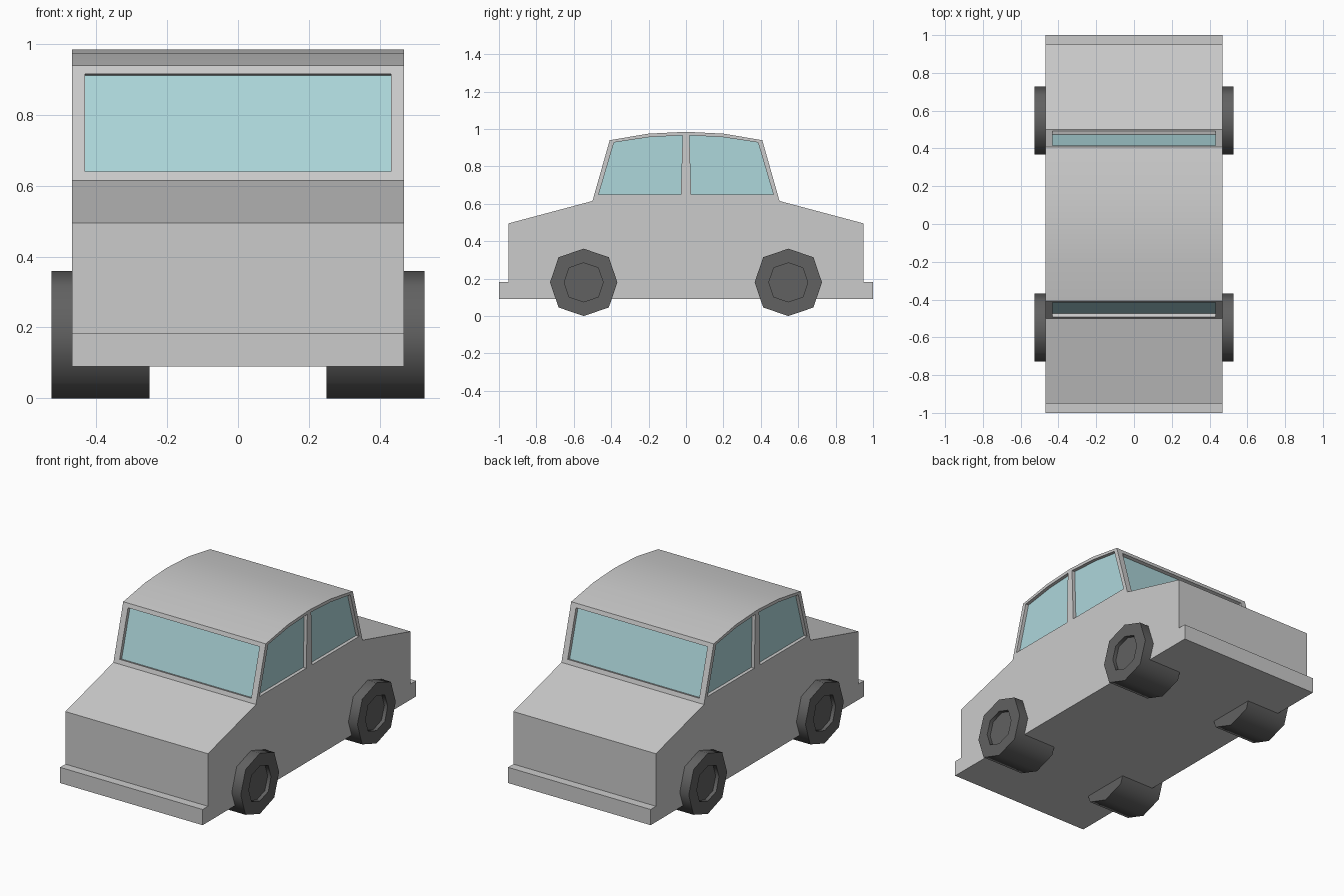
import bpy, bmesh, math

if "Cube" in bpy.data.objects:
    bpy.data.objects.remove(bpy.data.objects["Cube"])


def prism(name, yz, x0, x1, mat=None):
    """Extrude a closed (y, z) outline from x0 to x1."""
    bm = bmesh.new()
    face = bm.faces.new([bm.verts.new((x0, y, z)) for y, z in yz])
    new = bmesh.ops.extrude_face_region(bm, geom=[face])["geom"]
    bmesh.ops.translate(bm, vec=(x1 - x0, 0, 0),
                        verts=[v for v in new if isinstance(v, bmesh.types.BMVert)])
    bmesh.ops.recalc_face_normals(bm, faces=bm.faces[:])
    me = bpy.data.meshes.new(name)
    bm.to_mesh(me)
    bm.free()
    ob = bpy.data.objects.new(name, me)
    bpy.context.collection.objects.link(ob)
    if mat:
        me.materials.append(mat)
    return ob


def colour(name, rgb):
    mat = bpy.data.materials.new(name)
    mat.diffuse_color = (*rgb, 1)
    mat.use_nodes = True
    mat.node_tree.nodes["Principled BSDF"].inputs["Base Color"].default_value = mat.diffuse_color
    return mat


def activate(ob):
    bpy.ops.object.select_all(action='DESELECT')
    ob.select_set(True)
    bpy.context.view_layer.objects.active = ob


def cut(target, cutter):
    activate(target)
    mod = target.modifiers.new("cut", 'BOOLEAN')
    mod.operation = 'DIFFERENCE'
    mod.solver = 'EXACT'
    mod.object = cutter
    bpy.ops.object.modifier_apply(modifier=mod.name)
    bpy.data.objects.remove(cutter)


def smooth(ob, degrees):
    activate(ob)
    bpy.ops.object.shade_smooth_by_angle(angle=math.radians(degrees))


glass = colour("glass", (0.42, 0.68, 0.71))
rubber = colour("rubber", (0.12, 0.12, 0.12))
HALF_W, DEPTH, POCKET = 0.468, 0.02, 0.03

# Body shell: front half of the side profile, mirrored to the back
half = [(-1, 0.09), (-1, 0.183), (-0.95, 0.183), (-0.95, 0.495), (-0.5, 0.615),
        (-0.408, 0.94), (-0.2, 0.975)]
profile = half + [(0, 0.985)] + [(-y, z) for y, z in reversed(half)]
body = prism("car_body", profile, -HALF_W, HALF_W)

# Side windows, recessed into both flanks
side = [(-0.467, 0.65), (-0.028, 0.65), (-0.018, 0.966), (-0.2, 0.956), (-0.385, 0.928)]
for end, sy in (("front", 1), ("rear", -1)):
    outline = [(y * sy, z) for y, z in side]
    for label, sx in (("right", 1), ("left", -1)):
        cut(body, prism("cutter", outline, sx * (HALF_W - POCKET), sx * (HALF_W + 0.05)))
        prism(f"{end}_{label}_window", outline, sx * (HALF_W - POCKET - 0.005),
              sx * (HALF_W - DEPTH), glass)

# Windscreen and rear screen, recessed into the sloped faces
slope = math.atan2(0.092, 0.325)
ny, nz = -math.cos(slope), math.sin(slope)


def slab(outer, inner, sy):
    """Slab outline parallel to the screen, between two offsets along its normal."""
    ends = [(-0.5 + math.tan(slope) * (z - 0.615), z) for z in (0.64, 0.916)]
    pts = [(y + ny * outer, z + nz * outer) for y, z in ends]
    pts += [(y + ny * inner, z + nz * inner) for y, z in reversed(ends)]
    return [(y * sy, z) for y, z in pts]


for name, sy in (("windscreen", 1), ("rear_screen", -1)):
    cut(body, prism("cutter", slab(0.04, -POCKET, sy), -0.432, 0.432))
    prism(name, slab(-DEPTH, -POCKET - 0.005, sy), -0.432, 0.432, glass)
smooth(body, 20)


# Wheels: eight-sided drums with a recessed hub
def octagon(cy, cz, straight, diagonal):
    pts = []
    for i in range(8):
        r = diagonal if i % 2 else straight
        a = i * math.pi / 4
        pts.append((cy + r * math.cos(a), cz + r * math.sin(a)))
    return pts


for end, cy in (("front", -0.547), ("rear", 0.547)):
    for label, sx in (("right", 1), ("left", -1)):
        wheel = prism(f"{end}_{label}_wheel", octagon(cy, 0.18, 0.18, 0.19),
                      sx * 0.25, sx * 0.527, rubber)
        cut(wheel, prism("cutter", octagon(cy, 0.18, 0.104, 0.11), sx * 0.505, sx * 0.6, rubber))
        smooth(wheel, 60)
